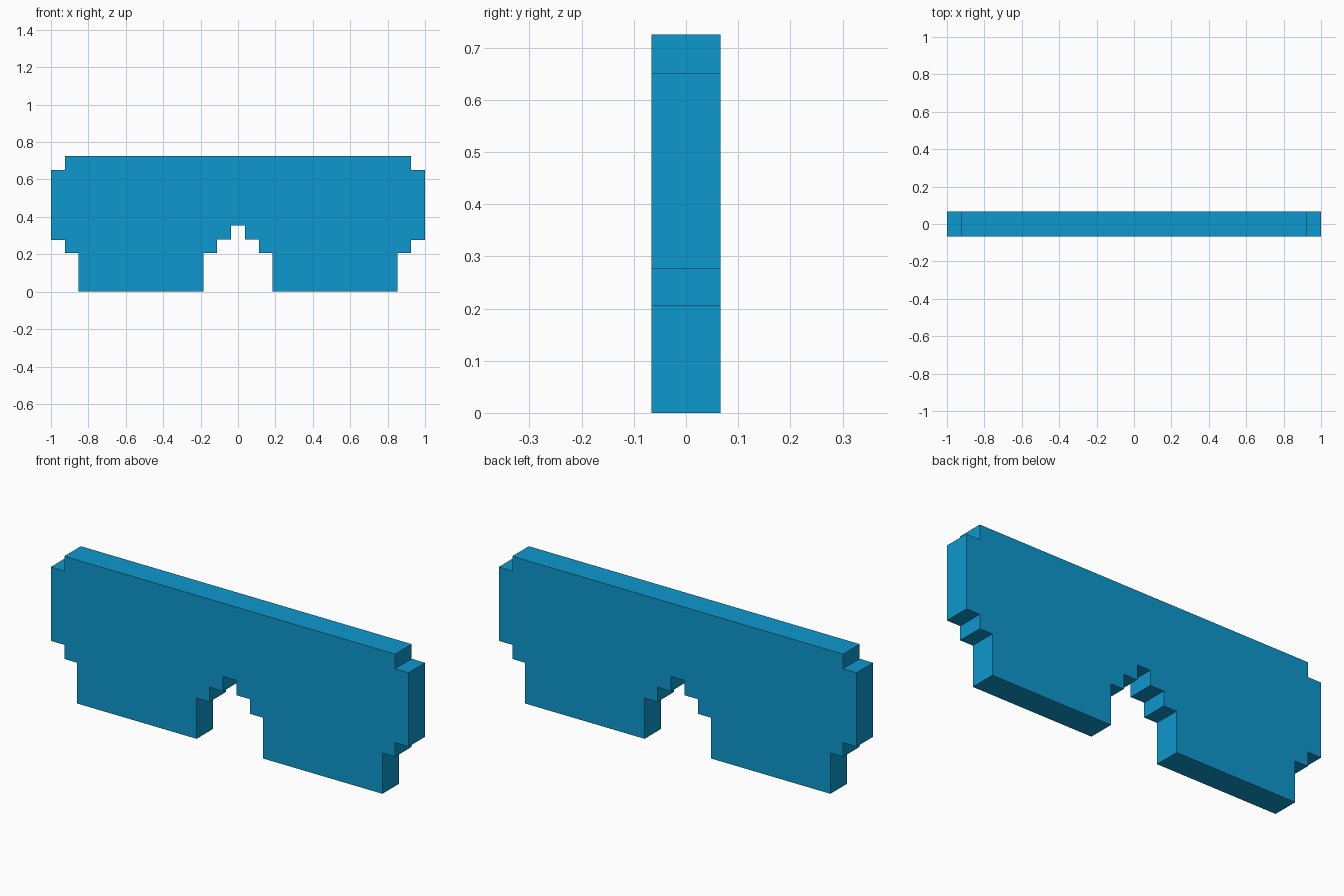
import bpy, bmesh

if "Cube" in bpy.data.objects:
    bpy.data.objects.remove(bpy.data.objects["Cube"])

# Single flat colour
blue = bpy.data.materials.new("bright blue")
blue.diffuse_color = (0.004, 0.314, 0.61, 1)
blue.use_nodes = True
blue.node_tree.nodes["Principled BSDF"].inputs["Base Color"].default_value = blue.diffuse_color

# Right half of the stepped outline (x, z), from notch top round to upper edge
half = [(0.037, 0.355), (0.037, 0.28), (0.113, 0.28), (0.113, 0.206),
        (0.185, 0.206), (0.185, 0), (0.854, 0), (0.854, 0.206),
        (0.925, 0.206), (0.925, 0.277), (1, 0.277), (1, 0.651),
        (0.925, 0.651), (0.925, 0.725)]
outline = half + [(-x, z) for x, z in reversed(half)]
DEPTH = 0.132

# Stepped glasses-shaped plate, extruded front to back
bm = bmesh.new()
front = bm.faces.new([bm.verts.new((x, -DEPTH / 2, z)) for x, z in outline])
ext = bmesh.ops.extrude_face_region(bm, geom=[front], use_keep_orig=True)
moved = [g for g in ext["geom"] if isinstance(g, bmesh.types.BMVert)]
bmesh.ops.translate(bm, verts=moved, vec=(0, DEPTH, 0))
bmesh.ops.recalc_face_normals(bm, faces=bm.faces)

mesh = bpy.data.meshes.new("stepped_lens_plate")
bm.to_mesh(mesh)
bm.free()
mesh.materials.append(blue)
plate = bpy.data.objects.new("stepped_lens_plate", mesh)
bpy.context.collection.objects.link(plate)
